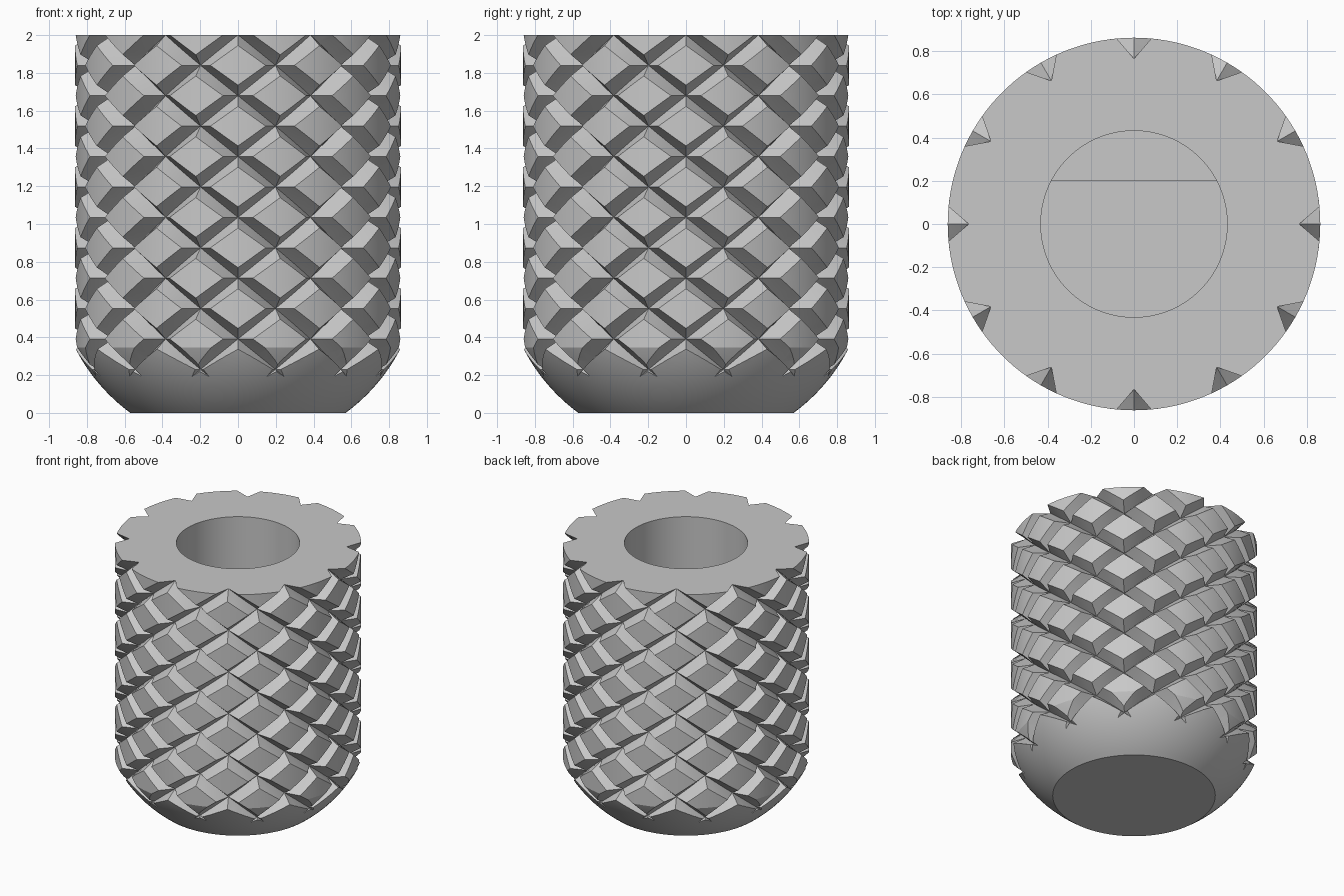
import bpy, bmesh
from math import sin, cos, pi, radians, asin, sqrt

default = bpy.data.objects.get("Cube")
if default:
    bpy.data.objects.remove(default, do_unlink=True)

HEIGHT, OUTER, VALLEY = 2.0, 0.863, 0.767
BORE, BORE_FLOOR, FLAT_Y, FLAT_TOP = 0.432, 0.43, 0.2, 1.0
SECTORS, ROW = 24, 0.161          # half-pitch lattice of the knurl
CELL_W, CELL_H = 0.65, 0.65       # raised share of each diamond
N = 4                             # subdivisions along a diamond side

grey = bpy.data.materials.new("plain grey")
grey.use_nodes = True
colour = (0.58, 0.58, 0.58, 1)
grey.diffuse_color = colour
grey.node_tree.nodes["Principled BSDF"].inputs["Base Color"].default_value = colour


def make_object(name, bm):
    bmesh.ops.recalc_face_normals(bm, faces=bm.faces)
    mesh = bpy.data.meshes.new(name)
    bm.to_mesh(mesh)
    bm.free()
    mesh.materials.append(grey)
    obj = bpy.data.objects.new(name, mesh)
    bpy.context.collection.objects.link(obj)
    return obj


def select_only(obj):
    bpy.ops.object.select_all(action='DESELECT')
    obj.select_set(True)
    bpy.context.view_layer.objects.active = obj


def lathe(profile, steps):
    bm = bmesh.new()
    verts = [bm.verts.new((r, 0, z)) for r, z in profile]
    edges = [bm.edges.new(pair) for pair in zip(verts, verts[1:])]
    bmesh.ops.spin(bm, geom=verts + edges, cent=(0, 0, 0), axis=(0, 0, 1),
                   angle=2 * pi, steps=steps, use_duplicate=False)
    bmesh.ops.remove_doubles(bm, verts=bm.verts, dist=1e-4)
    return bm


def add_diamond(bm, i, k):
    """Raised curved diamond whose walls run down to the groove bottoms."""
    def point(a, b, scale, radius):
        u, v = a * 2 / N - 1, b * 2 / N - 1
        angle = (i + (u + v) / 2 * scale) * 2 * pi / SECTORS
        z = HEIGHT + 0.001 - (k + (u - v) / 2 * scale) * ROW
        return bm.verts.new((radius * sin(angle), radius * cos(angle), z))

    grid = [[point(a, b, CELL_W, OUTER) for b in range(N + 1)] for a in range(N + 1)]
    for a in range(N):
        for b in range(N):
            bm.faces.new((grid[a][b], grid[a + 1][b], grid[a + 1][b + 1], grid[a][b + 1]))
    ring = ([(a, 0) for a in range(N)] + [(N, b) for b in range(N)]
            + [(a, N) for a in range(N, 0, -1)] + [(0, b) for b in range(N, 0, -1)])
    low = [point(a, b, 1, VALLEY) for a, b in ring]
    high = [grid[a][b] for a, b in ring]
    for j in range(len(ring)):
        n = (j + 1) % len(ring)
        bm.faces.new((high[j], high[n], low[n], low[j]))


# Knurled outer skin, longer than the knob and closed at both ends
bm = bmesh.new()
for k in range(-2, 16):
    for i in range(SECTORS):
        if (i + k) % 2:
            add_diamond(bm, i, k)
bmesh.ops.remove_doubles(bm, verts=bm.verts, dist=1e-4)
rim = [e for e in bm.edges if e.is_boundary]
for upper, z in ((True, 3.0), (False, -1.5)):
    apex = bm.verts.new((0, 0, z))
    for e in rim:
        if (e.verts[0].co.z > 1) == upper:
            bm.faces.new((*e.verts, apex))
bmesh.ops.triangulate(bm, faces=bm.faces)
skin = make_object("knurl_skin", bm)
skin.hide_render = True

# Turned body: round bore, flat top, spherical lower edge
DOME_R, DOME_Z, LIMIT = 0.966, 0.78, 0.92
start, end = asin(LIMIT / DOME_R), asin(sqrt(DOME_R**2 - DOME_Z**2) / DOME_R)
arc = []
for j in range(17):
    t = start + (end - start) * j / 16
    arc.append((DOME_R * sin(t), max(0, DOME_Z - DOME_R * cos(t))))
profile = [(0, BORE_FLOOR), (BORE, BORE_FLOOR), (BORE, HEIGHT), (LIMIT, HEIGHT)] + arc + [(0, 0)]
knob = make_object("knurled_knob", lathe(profile, 96))

# Keep only what lies inside the knurled skin
cut = knob.modifiers.new("knurl", 'BOOLEAN')
cut.operation, cut.solver, cut.object = 'INTERSECT', 'EXACT', skin
select_only(knob)
bpy.ops.object.modifier_apply(modifier=cut.name)
bpy.data.objects.remove(skin, do_unlink=True)
bpy.ops.object.shade_smooth_by_angle(angle=radians(25))

# Flat side that turns the deep end of the bore into a D shape
bm = bmesh.new()
r = BORE + 0.005
half = asin(sqrt(r * r - FLAT_Y**2) / r)
outline = [bm.verts.new((r * sin(t), r * cos(t), BORE_FLOOR - 0.01))
           for t in (half * (j / 12 - 1) for j in range(25))]
base = bm.faces.new(outline)
lifted = bmesh.ops.extrude_face_region(bm, geom=[base])["geom"]
for v in lifted:
    if isinstance(v, bmesh.types.BMVert):
        v.co.z = FLAT_TOP
make_object("shaft_flat", bm)
